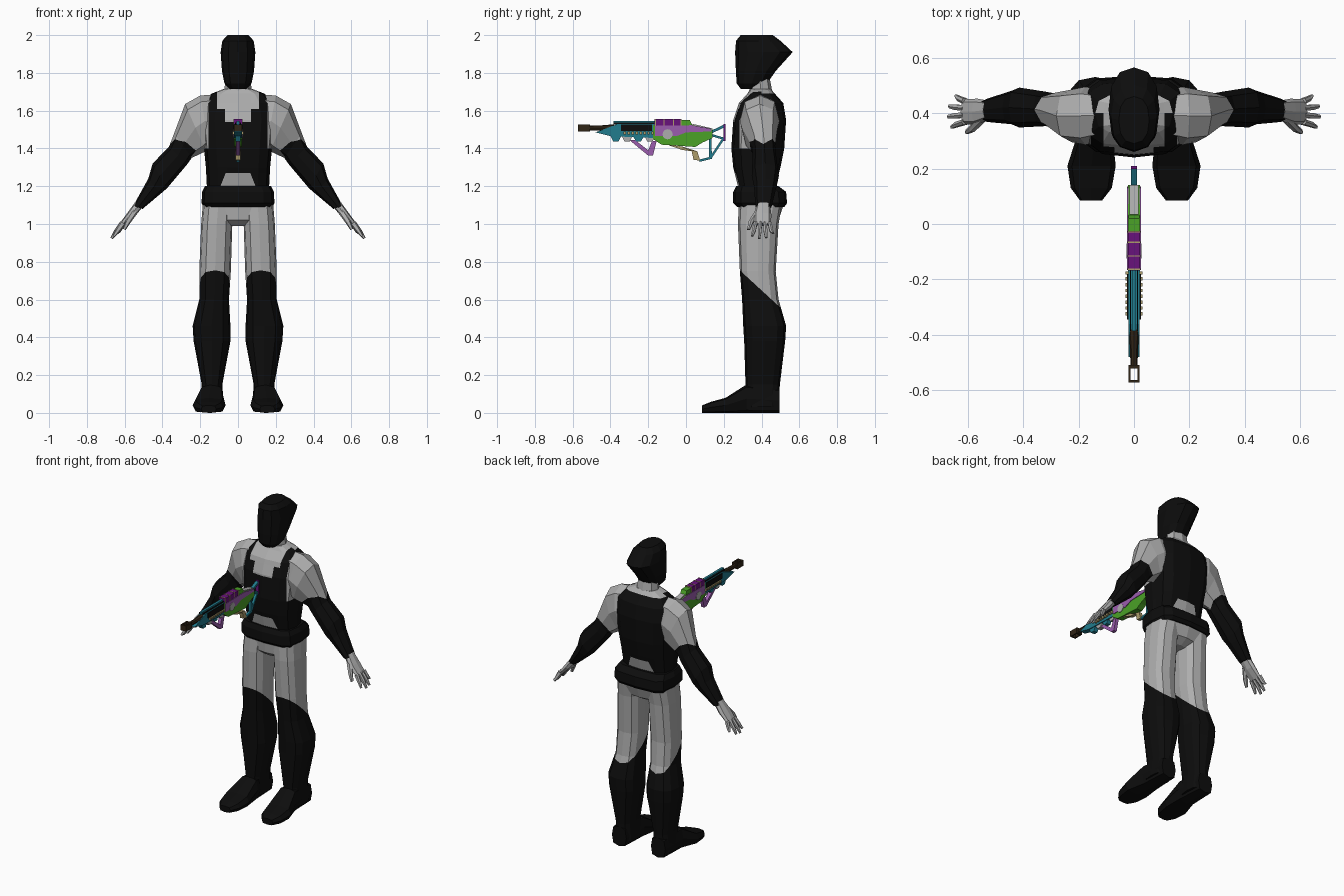
import bpy, bmesh, math
from mathutils import Vector as V

def mat(name, r, g, b):
    m = bpy.data.materials.new(name)
    m.diffuse_color = (r, g, b, 1)
    return m

BLACK = mat("black_cloth", .004, .004, .004)
GREY = mat("light_grey_cloth", .42, .42, .42)
GREEN = mat("green_paint", .07, .36, .02)
PURPLE = mat("deep_purple", .14, .006, .2)
MAUVE = mat("mauve", .33, .11, .42)
TEAL = mat("teal", .015, .2, .27)
BROWN = mat("dark_brown", .03, .018, .008)
KHAKI = mat("khaki", .42, .34, .15)

def finish(name, bm, mats, rule=None, cuts=(), mirror=False):
    """Cut along planes, colour faces by rule, make the object."""
    for co, no in cuts:
        bmesh.ops.bisect_plane(bm, geom=bm.verts[:] + bm.edges[:] + bm.faces[:],
                               plane_co=co, plane_no=no, dist=1e-5)
    bmesh.ops.recalc_face_normals(bm, faces=bm.faces[:])
    if rule:
        for f in bm.faces:
            f.material_index = int(rule(f.calc_center_median()))
    me = bpy.data.meshes.new(name)
    bm.to_mesh(me)
    bm.free()
    for m in mats:
        me.materials.append(m)
    ob = bpy.data.objects.new(name, me)
    bpy.context.collection.objects.link(ob)
    if mirror:
        ob.modifiers.new("mirror", 'MIRROR')
    return ob

def ring(c, u, v, n=12, e=.65):
    """Rounded-box cross-section around c with half axes u and v."""
    c, u, v = V(c), V(u), V(v)
    pw = lambda t: 0 if abs(t) < 1e-6 else math.copysign(abs(t) ** e, t)
    return [c + u * pw(math.cos(a)) + v * pw(math.sin(a))
            for a in (2 * math.pi * i / n for i in range(n))]

def flat(z, x0, x1, y0, y1, n=12, e=.65):
    return ring(((x0 + x1) / 2, (y0 + y1) / 2, z), ((x1 - x0) / 2, 0, 0), (0, (y1 - y0) / 2, 0), n, e)

def span(xt, zt, xb, zb, y, hy, n=8, e=.8):
    """Limb section from its upper edge point to its lower edge point."""
    return ring(((xt + xb) / 2, y, (zt + zb) / 2), ((xt - xb) / 2, 0, (zt - zb) / 2), (0, hy, 0), n, e)

def loft(name, rings, mats, **kw):
    bm = bmesh.new()
    vs = [[bm.verts.new(p) for p in r] for r in rings]
    n = len(vs[0])
    for a, b in zip(vs, vs[1:]):
        for i in range(n):
            j = (i + 1) % n
            bm.faces.new((a[i], a[j], b[j], b[i]))
    bm.faces.new(vs[0])
    bm.faces.new(vs[-1])
    return finish(name, bm, mats, **kw)

def plate(name, pts, hx, m, x=0, mirror=False):
    """Side profile of (y, z) points given thickness across x."""
    bm = bmesh.new()
    f = bm.faces.new([bm.verts.new((x - hx, y, z)) for y, z in pts])
    r = bmesh.ops.extrude_face_region(bm, geom=[f])
    bmesh.ops.translate(bm, vec=(2 * hx, 0, 0),
                        verts=[g for g in r['geom'] if isinstance(g, bmesh.types.BMVert)])
    return finish(name, bm, [m], mirror=mirror)

def box(name, y0, y1, z0, z1, hx, m, x=0, mirror=False):
    return plate(name, [(y0, z0), (y1, z0), (y1, z1), (y0, z1)], hx, m, x, mirror)

def bar(name, a, b, t, hx, m):
    """Straight strut between two (y, z) points."""
    a, b = V(a), V(b)
    o = (b - a).orthogonal().normalized() * t
    return plate(name, [a + o, b + o, b - o, a - o], hx, m)

# ---- head and neck
loft("hood", [flat(z, -h, h, a, b, 12, .85) for z, h, a, b in (
    (1.715, .045, .29, .40), (1.745, .072, .268, .43), (1.81, .085, .264, .475),
    (1.91, .092, .26, .565), (1.97, .083, .265, .50), (2.0, .055, .29, .46))], [BLACK])
loft("neck", [flat(z, -h, h, a, b, 8, .9) for z, h, a, b in (
    (1.66, .10, .33, .47), (1.71, .072, .335, .455), (1.79, .065, .34, .44))], [GREY])

# ---- torso with painted vest
def vest(p):
    x, z = abs(p.x), p.z
    if z < 1.27:
        return x > .085 + (1.22 - z) * .4
    if p.y > .40:
        return z < 1.69
    if z < 1.40:
        return True
    if x > .155:
        return False
    return x > .11 or (z < 1.61 and not (x < .07 and z > 1.54))

cuts = [((0, 0, z), (0, 0, 1)) for z in (1.27, 1.40, 1.54, 1.61, 1.69)]
cuts += [((s * x, 0, 0), (1, 0, 0)) for s in (1, -1) for x in (.07, .11, .155)]
cuts += [((s * .085, 0, 1.22), (s, 0, .4)) for s in (1, -1)] + [((0, .40, 0), (0, 1, 0))]
loft("torso", [flat(z, -h, h, a, b) for z, h, a, b in (
    (1.08, .175, .285, .50), (1.20, .165, .275, .475), (1.30, .17, .25, .50),
    (1.40, .18, .24, .52), (1.55, .195, .25, .53), (1.64, .18, .28, .515),
    (1.69, .14, .325, .47), (1.715, .075, .34, .45))], [GREY, BLACK], rule=vest, cuts=cuts)
loft("belt", [flat(z, -h, h, a, b, 12, .5) for z, h, a, b in (
    (1.09, .18, .27, .52), (1.11, .193, .25, .535), (1.17, .19, .25, .53),
    (1.20, .175, .265, .49))], [BLACK])
loft("pelvis", [flat(z, -h, h, a, b) for z, h, a, b in (
    (.99, .05, .32, .44), (1.02, .12, .285, .49), (1.11, .18, .278, .52))], [GREY])

# ---- legs: trousers above, boots below a sloping edge
loft("leg", [flat(z, a, b, c, d, 12, .75) for z, a, b, c, d in (
    (1.12, .02, .185, .28, .51), (1.0, .03, .195, .275, .49), (.75, .038, .205, .285, .475),
    (.60, .048, .205, .297, .49), (.46, .04, .24, .303, .53), (.38, .04, .235, .308, .525),
    (.15, .083, .192, .315, .497), (.03, .075, .205, .315, .49))], [GREY, BLACK],
    rule=lambda p: p.z < .75 - .92 * (p.y - .29),
    cuts=[((0, .29, .75), (0, .92, 1))], mirror=True)
loft("boot_foot", [ring(((a + b) / 2, y, h / 2), ((b - a) / 2, 0, 0), (0, 0, h / 2), 8, .6)
    for y, a, b, h in ((.495, .09, .195, .13), (.32, .078, .205, .15), (.21, .066, .24, .08),
    (.13, .08, .228, .058), (.085, .115, .195, .04))], [BLACK], mirror=True)

# ---- arms: sleeve above, gauntlet below a notched edge
MID, D = V((.295, .41, 1.405)), V((.6, 0, -.8))
K = V((0, .8, 0))
loft("arm", [span(*s) for s in (
    (.08, 1.69, .08, 1.42, .395, .08), (.20, 1.68, .15, 1.41, .39, .105),
    (.28, 1.635, .17, 1.385, .39, .095), (.338, 1.48, .245, 1.35, .41, .062),
    (.365, 1.41, .27, 1.315, .415, .062), (.452, 1.32, .375, 1.19, .42, .072),
    (.475, 1.24, .41, 1.16, .42, .06), (.555, 1.095, .505, 1.08, .41, .042))], [GREY, BLACK],
    rule=lambda p: p.x > .2 and (p - MID).dot(D) + .8 * (abs(p.y - .41) - .03) > 0,
    cuts=[(MID, (0, 1, 0)), (MID + V((0, .03, 0)), D + K), (MID - V((0, .03, 0)), D - K)],
    mirror=True)
loft("palm", [span(*s) for s in (
    (.545, 1.115, .505, 1.09, .41, .035), (.585, 1.06, .545, 1.04, .405, .047),
    (.625, 1.005, .60, .99, .405, .045))], [GREY], mirror=True)
for i in range(4):
    y, d = .368 + .025 * i, .006 * (i - 1.5)
    l = (.0, .012, .008, -.015)[i]
    loft("finger", [span(.622, 1.015, .596, .995, y, .011, 6), span(.648 + l / 2, .97, .63 + l / 2, .955, y + d, .011, 6),
                    span(.663 + l, .94 - l, .651 + l, .932 - l, y + 2 * d, .007, 6)], [GREY], mirror=True)
loft("thumb", [span(.56, 1.08, .53, 1.06, .385, .018, 6), span(.595, 1.02, .57, 1.005, .345, .014, 6),
               span(.61, .975, .595, .968, .332, .009, 6)], [GREY], mirror=True)

# ---- rifle: barrel and fore-end
loft("barrel", [ring((0, y, 1.508), (h, 0, 0), (0, 0, h), 8, 1) for y, h in (
    (-.52, .013), (-.45, .014), (-.38, .02))], [BROWN])
box("muzzle_side", -.572, -.51, 1.49, 1.527, .004, BROWN, .016, True)
box("muzzle_back", -.522, -.508, 1.49, 1.527, .019, BROWN)
box("muzzle_front", -.572, -.562, 1.49, 1.527, .019, BROWN)
plate("fore_end", [(-.48, 1.485), (-.40, 1.465), (-.16, 1.455), (-.16, 1.53), (-.36, 1.53), (-.40, 1.515)], .02, TEAL)
box("vent_panel", -.345, -.18, 1.493, 1.528, .003, BLACK, .022, True)
box("top_rail", -.385, -.16, 1.528, 1.545, .008, TEAL)
box("rail_groove", -.385, -.16, 1.528, 1.538, .002, BLACK, .013, True)
for i in range(8):
    y = -.33 + i * .021
    box("side_rib", y, y + .012, 1.475, 1.49, .005, KHAKI, .025, True)
for i in range(4):
    y = -.40 + i * .06
    plate("lower_scallop", [(y, 1.465), (y + .015, 1.437), (y + .042, 1.437), (y + .057, 1.465)], .014, GREY if i % 2 else TEAL)
plate("foregrip", [(-.30, 1.445), (-.27, 1.445), (-.20, 1.39), (-.18, 1.44), (-.155, 1.44),
                   (-.175, 1.362), (-.20, 1.362)], .011, MAUVE)

# ---- rifle: receiver, sight, stock
plate("receiver", [(-.175, 1.525), (-.175, 1.45), (-.13, 1.42), (.05, 1.408), (.085, 1.43), (.14, 1.455),
                   (.14, 1.50), (.03, 1.525)], .021, GREEN)
plate("cheek_panel", [(-.165, 1.52), (-.165, 1.465), (-.05, 1.465), (.0, 1.485), (.135, 1.49),
                      (.13, 1.505), (.03, 1.523)], .003, MAUVE, .022, True)
plate("side_disc", [(-.097 + .027 * math.cos(i * math.pi / 6), 1.475 + .027 * math.sin(i * math.pi / 6))
                    for i in range(12)], .002, GREY, .025, True)
box("sight", -.168, -.03, 1.52, 1.555, .022, PURPLE)
for y in (-.165, -.118, -.068, -.03):
    box("sight_band", y, y + .005, 1.518, 1.557, .0235, KHAKI)
plate("rear_block", [(-.028, 1.52), (.035, 1.52), (.02, 1.55), (-.028, 1.55)], .02, GREEN)
plate("top_panel", [(.035, 1.523), (.14, 1.499), (.14, 1.506), (.035, 1.53)], .017, GREY)
plate("grip", [(-.10, 1.42), (-.02, 1.41), (.03, 1.385), (.04, 1.34), (.075, 1.335),
               (.06, 1.385), (.01, 1.395), (-.02, 1.392), (-.06, 1.41)], .012, KHAKI)
bar("grip_strut", (.07, 1.335), (.13, 1.35), .006, .008, TEAL)
bar("stock_post", (.13, 1.345), (.128, 1.47), .007, .009, TEAL)
bar("stock_brace", (.13, 1.35), (.20, 1.455), .006, .008, TEAL)
bar("stock_arm", (.12, 1.48), (.205, 1.52), .007, .01, TEAL)
bar("stock_lower_arm", (.12, 1.475), (.205, 1.45), .006, .009, TEAL)
box("butt_plate", .198, .21, 1.44, 1.53, .011, PURPLE)
